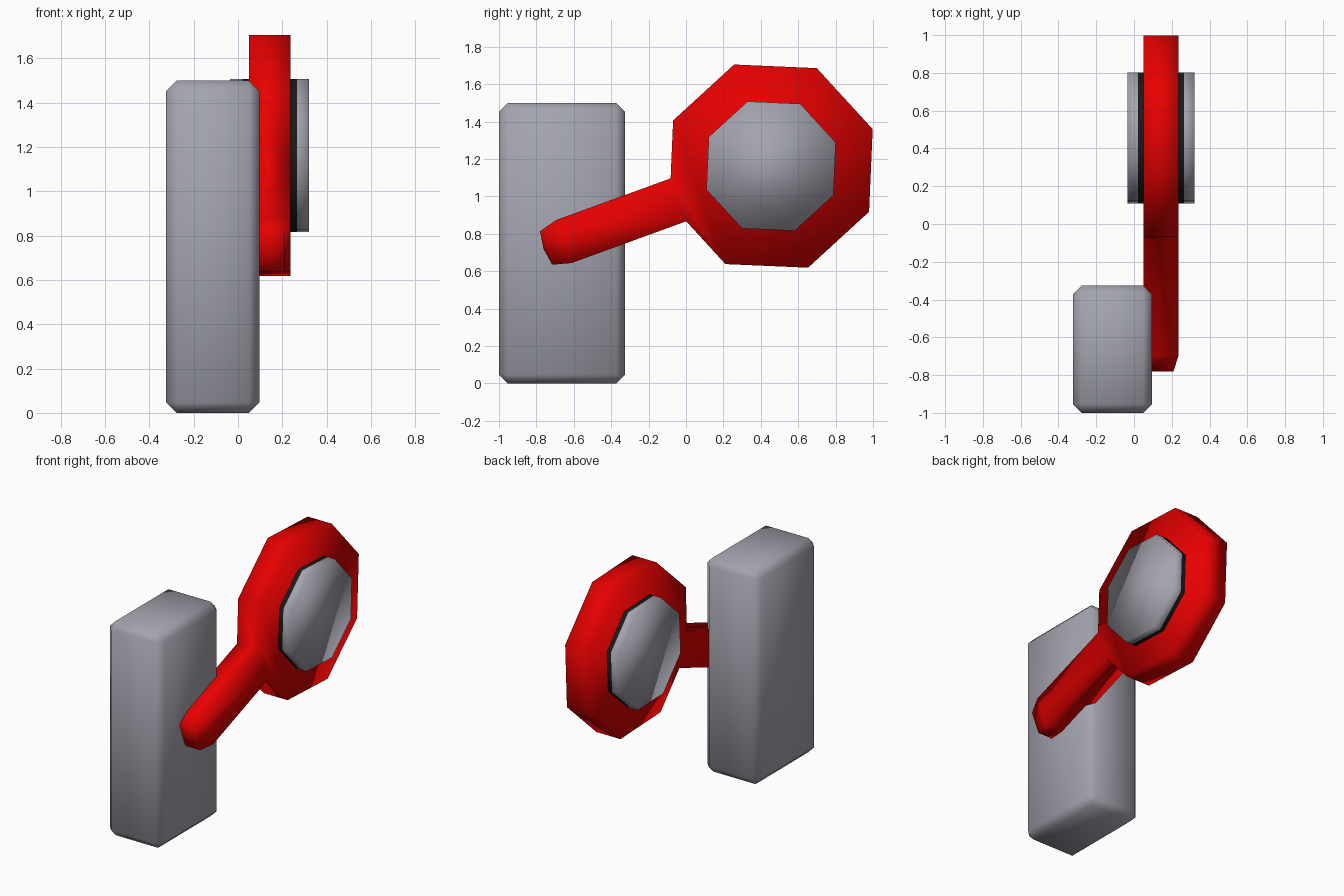
import bpy, bmesh, math
from mathutils import Vector

if "Cube" in bpy.data.objects:
    bpy.data.objects.remove(bpy.data.objects["Cube"])


def material(name, rgb):
    m = bpy.data.materials.new(name)
    m.diffuse_color = (*rgb, 1)
    m.use_nodes = True
    m.node_tree.nodes["Principled BSDF"].inputs["Base Color"].default_value = m.diffuse_color
    return m


grey = material("grey", (0.37, 0.37, 0.43))
red = material("red", (0.80, 0.0, 0.0))
black = material("black", (0.01, 0.01, 0.01))

CX, CY, CZ = 0.143, 0.455, 1.162      # centre of the round head
TILT = math.radians(200)              # direction the arm points in the yz plane


def place(u, v, x):
    """u runs along the arm, v across it, x is sideways from the head centre."""
    c, s = math.cos(TILT), math.sin(TILT)
    return Vector((CX + x, CY + u * c - v * s, CZ + u * s + v * c))


def octagon(r):
    return [(r * math.cos(k * math.pi / 4), r * math.sin(k * math.pi / 4)) for k in range(8)]


def finish(bm, name, mats):
    bmesh.ops.recalc_face_normals(bm, faces=bm.faces)
    for f in bm.faces:
        f.smooth = True
    me = bpy.data.meshes.new(name)
    bm.to_mesh(me)
    bm.free()
    ob = bpy.data.objects.new(name, me)
    bpy.context.collection.objects.link(ob)
    for m in mats:
        me.materials.append(m)
    return ob


# Bevelled upright block
bm = bmesh.new()
bmesh.ops.create_cube(bm, size=1)
for v in bm.verts:
    v.co = Vector((v.co.x * 0.42 - 0.114, v.co.y * 0.674 - 0.663, v.co.z * 1.5 + 0.75))
bmesh.ops.bevel(bm, geom=bm.edges[:], offset=0.047, segments=1, affect='EDGES')
finish(bm, "block", [grey])

# Eight-sided head plate with the arm growing out of one corner
bm = bmesh.new()
R, H, W = 0.578, 0.093, 0.122
joint = R - W * math.tan(math.pi / 8)
outline = [(joint, W)] + octagon(R)[1:] + [(joint, -W)]
left = [bm.verts.new(place(u, v, -H)) for u, v in outline]
right = [bm.verts.new(place(u, v, H)) for u, v in outline]
bm.faces.new(left)
bm.faces.new(right)
for i in range(8):
    bm.faces.new((left[i], left[i + 1], right[i + 1], right[i]))

# Arm with a tapered tip
loop = [left[8], left[0], right[0], right[8]]
for u, w, h in ((1.18, W, H), (1.28, 0.095, 0.066)):
    new = [bm.verts.new(place(u, v, x)) for v, x in ((-w, -h), (w, -h), (w, h), (-w, h))]
    for i in range(4):
        j = (i + 1) % 4
        bm.faces.new((loop[i], loop[j], new[j], new[i]))
    loop = new
tip = bm.verts.new(place(1.295, 0, 0))
for i in range(4):
    bm.faces.new((loop[i], loop[(i + 1) % 4], tip))
finish(bm, "head_and_arm", [red])

# Grey lens drum through the head, with a black band round the middle
bm = bmesh.new()
rings = [[bm.verts.new(place(u, v, x)) for u, v in octagon(0.368)]
         for x in (-0.178, -0.123, 0.123, 0.178)]
bm.faces.new(rings[0])
bm.faces.new(rings[3])
for s in range(3):
    for k in range(8):
        j = (k + 1) % 8
        f = bm.faces.new((rings[s][k], rings[s][j], rings[s + 1][j], rings[s + 1][k]))
        f.material_index = 1 if s == 1 else 0
finish(bm, "lens", [grey, black])
